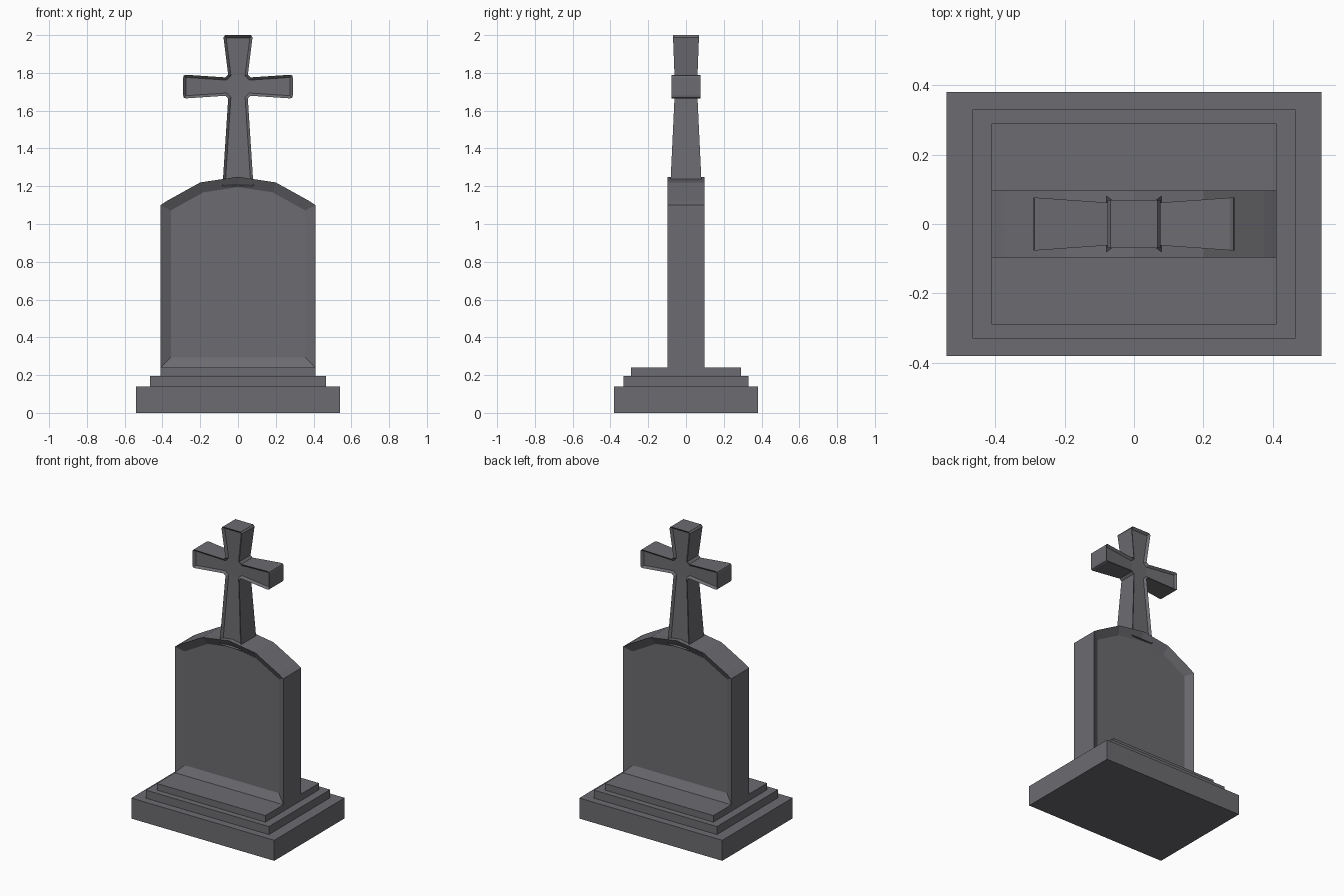
import bpy, bmesh

if "Cube" in bpy.data.objects:
    bpy.data.objects.remove(bpy.data.objects["Cube"])

stone = bpy.data.materials.new("dark grey stone")
stone.use_nodes = True
stone.diffuse_color = (0.150, 0.147, 0.162, 1)
stone.node_tree.nodes["Principled BSDF"].inputs["Base Color"].default_value = stone.diffuse_color


def finish(bm, name):
    bmesh.ops.recalc_face_normals(bm, faces=bm.faces)
    mesh = bpy.data.meshes.new(name)
    bm.to_mesh(mesh)
    bm.free()
    mesh.materials.append(stone)
    obj = bpy.data.objects.new(name, mesh)
    bpy.context.collection.objects.link(obj)
    return obj


def box(name, half_x, half_y, z0, z1):
    bm = bmesh.new()
    bmesh.ops.create_cube(bm, size=2)
    for v in bm.verts:
        v.co = (v.co.x * half_x, v.co.y * half_y, z1 if v.co.z > 0 else z0)
    return finish(bm, name)


def mirrored(half):
    """Close a right-hand outline, listed bottom to top, across x = 0."""
    return half + [(-x, z) for x, z in reversed(half) if x > 0]


def plate(polygons, half_y):
    """Extrude joined (x, z) polygons into a solid centred on y = 0."""
    bm = bmesh.new()
    for poly in polygons:
        bm.faces.new([bm.verts.new((x, -half_y, z)) for x, z in poly])
    bmesh.ops.remove_doubles(bm, verts=bm.verts, dist=0.0005)
    back = bmesh.ops.extrude_face_region(bm, geom=bm.faces[:], use_keep_orig=True)["geom"]
    for v in back:
        if isinstance(v, bmesh.types.BMVert):
            v.co.y = half_y
    bmesh.ops.recalc_face_normals(bm, faces=bm.faces)
    return bm


def recess(bm, rim, depth):
    """Sink a panel inside a raised rim on the front and the back."""
    for side in (-1, 1):
        faces = [f for f in bm.faces if f.normal.y * side > 0.9]
        bmesh.ops.inset_region(bm, faces=faces, thickness=rim, use_even_offset=True)
        for v in {v for f in faces for v in f.verts}:
            v.co.y -= side * depth


# Stepped plinth
box("plinth_base", 0.54, 0.38, 0, 0.14)
box("plinth_middle", 0.465, 0.33, 0.14, 0.195)
box("plinth_top", 0.41, 0.29, 0.195, 0.24)

# Headstone slab with sunken panels
arch = [(0.41, 0.24), (0.41, 1.10), (0.375, 1.123), (0.2, 1.22), (0, 1.25)]
slab = plate([mirrored(arch)], 0.097)
recess(slab, 0.054, 0.03)
finish(slab, "headstone")

# Cross: a chamfered centre and four flared arms
Z_MID, Z_LOW, Z_HIGH = 1.727, 1.665, 1.79
IN, OUT = 0.052, 0.066
low, high = Z_LOW + 0.014, Z_HIGH - 0.014
centre = mirrored([(IN, Z_LOW), (OUT, low), (OUT, high), (IN, Z_HIGH)])
top_arm = mirrored([(IN, Z_HIGH), (0.077, 1.988), (0.068, 2.0)])
shaft = mirrored([(0.082, 1.2), (IN, Z_LOW)])
right_arm = [(OUT, low), (0.277, Z_LOW), (0.287, 1.669), (0.29, 1.68),
             (0.29, 1.775), (0.287, 1.786), (0.277, Z_HIGH), (OUT, high)]
left_arm = [(-x, z) for x, z in reversed(right_arm)]
cross = plate([centre, top_arm, shaft, right_arm, left_arm], 0.061)
recess(cross, 0.014, 0.014)

# Thicken the arms towards their ends
for v in cross.verts:
    x, z = abs(v.co.x), v.co.z
    grow = max(0, x - OUT) * 0.07
    if x < 0.1:
        grow += max(0, z - Z_HIGH) * 0.035 + max(0, Z_LOW - z) * 0.045
    v.co.y += grow if v.co.y > 0 else -grow
finish(cross, "cross")
